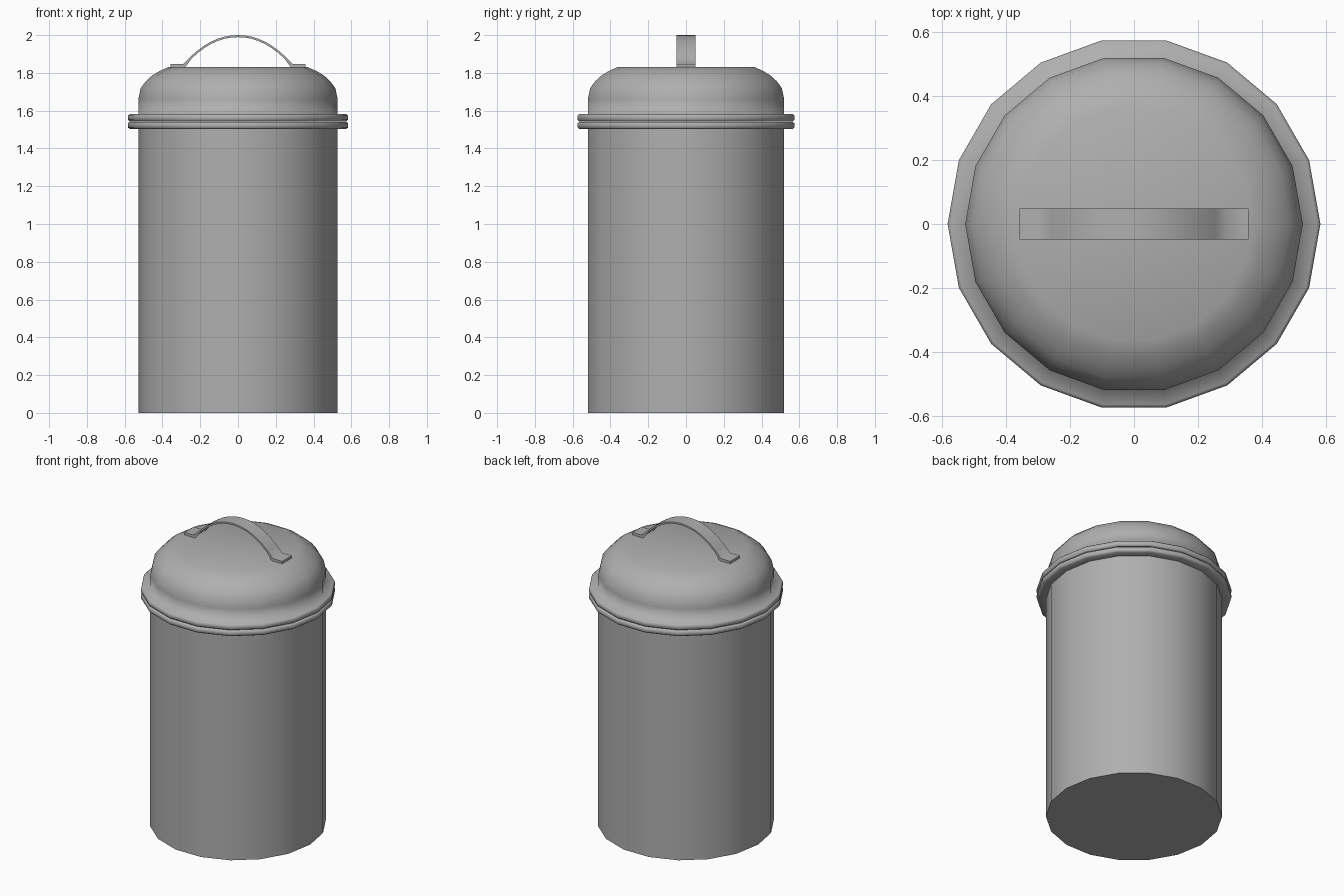
import bpy
import bmesh
import math

if "Cube" in bpy.data.objects:
    bpy.data.objects.remove(bpy.data.objects["Cube"])

SIDES = 18

# Dark grey metal
metal = bpy.data.materials.new("dark_grey_metal")
metal.diffuse_color = (0.43, 0.43, 0.43, 1)
metal.use_nodes = True
metal.node_tree.nodes["Principled BSDF"].inputs["Base Color"].default_value = metal.diffuse_color


def finish(name, bm, angle):
    bmesh.ops.recalc_face_normals(bm, faces=bm.faces)
    mesh = bpy.data.meshes.new(name)
    bm.to_mesh(mesh)
    bm.free()
    mesh.materials.append(metal)
    obj = bpy.data.objects.new(name, mesh)
    bpy.context.collection.objects.link(obj)
    bpy.ops.object.select_all(action='DESELECT')
    obj.select_set(True)
    bpy.context.view_layer.objects.active = obj
    bpy.ops.object.shade_smooth_by_angle(angle=math.radians(angle))
    return obj


def lathe(name, profile, angle):
    """Turn an (r, z) profile, listed bottom to top, and cap both ends."""
    bm = bmesh.new()
    rings = []
    for r, z in profile:
        rings.append([bm.verts.new((r * math.cos(math.tau * i / SIDES),
                                    r * math.sin(math.tau * i / SIDES), z))
                      for i in range(SIDES)])
    for low, high in zip(rings, rings[1:]):
        for i in range(SIDES):
            j = (i + 1) % SIDES
            bm.faces.new((low[i], low[j], high[j], high[i]))
    bm.faces.new(rings[0][::-1])
    bm.faces.new(rings[-1])
    return finish(name, bm, angle)


# Straight can with a rolled rim
lathe("can_body", [(0.528, 0), (0.528, 1.503), (0.573, 1.503), (0.583, 1.511),
                   (0.583, 1.533), (0.573, 1.541), (0.52, 1.541)], 60)

# Domed lid with its own rolled rim, smooth where the dome meets the rim
lathe("lid", [(0.52, 1.543), (0.573, 1.543), (0.583, 1.551), (0.583, 1.574),
              (0.573, 1.582), (0.528, 1.582), (0.528, 1.66), (0.515, 1.72),
              (0.488, 1.756), (0.455, 1.786), (0.415, 1.81), (0.37, 1.83)], 100)

# Arched strap handle with two flat feet
ARCH, STEPS, THICK = 0.29, 16, 0.011
upper = [(-0.358, 1.846)]
lower = [(-0.358, 1.829)]
for k in range(STEPS + 1):
    t = -1 + 2 * k / STEPS
    x, z = ARCH * t, 2.0 - 0.154 * abs(t) ** 2.1
    slope = -0.154 * 2.1 * abs(t) ** 1.1 * math.copysign(1, t) / ARCH
    length = math.hypot(1, slope)
    upper.append((x, z))
    lower.append((x + THICK * slope / length, max(1.829, z - THICK / length)))
lower[1] = (-0.28, 1.829)
lower[-1] = (0.28, 1.829)
upper.append((0.358, 1.846))
lower.append((0.358, 1.829))

bm = bmesh.new()
rows = [[bm.verts.new((x, y, z)) for (x, z), y in
         ((u, -0.049), (u, 0.049), (l, 0.049), (l, -0.049))]
        for u, l in zip(upper, lower)]
for a, b in zip(rows, rows[1:]):
    for i in range(4):
        j = (i + 1) % 4
        bm.faces.new((a[i], a[j], b[j], b[i]))
bm.faces.new(rows[0])
bm.faces.new(rows[-1][::-1])
finish("lid_handle", bm, 60)
